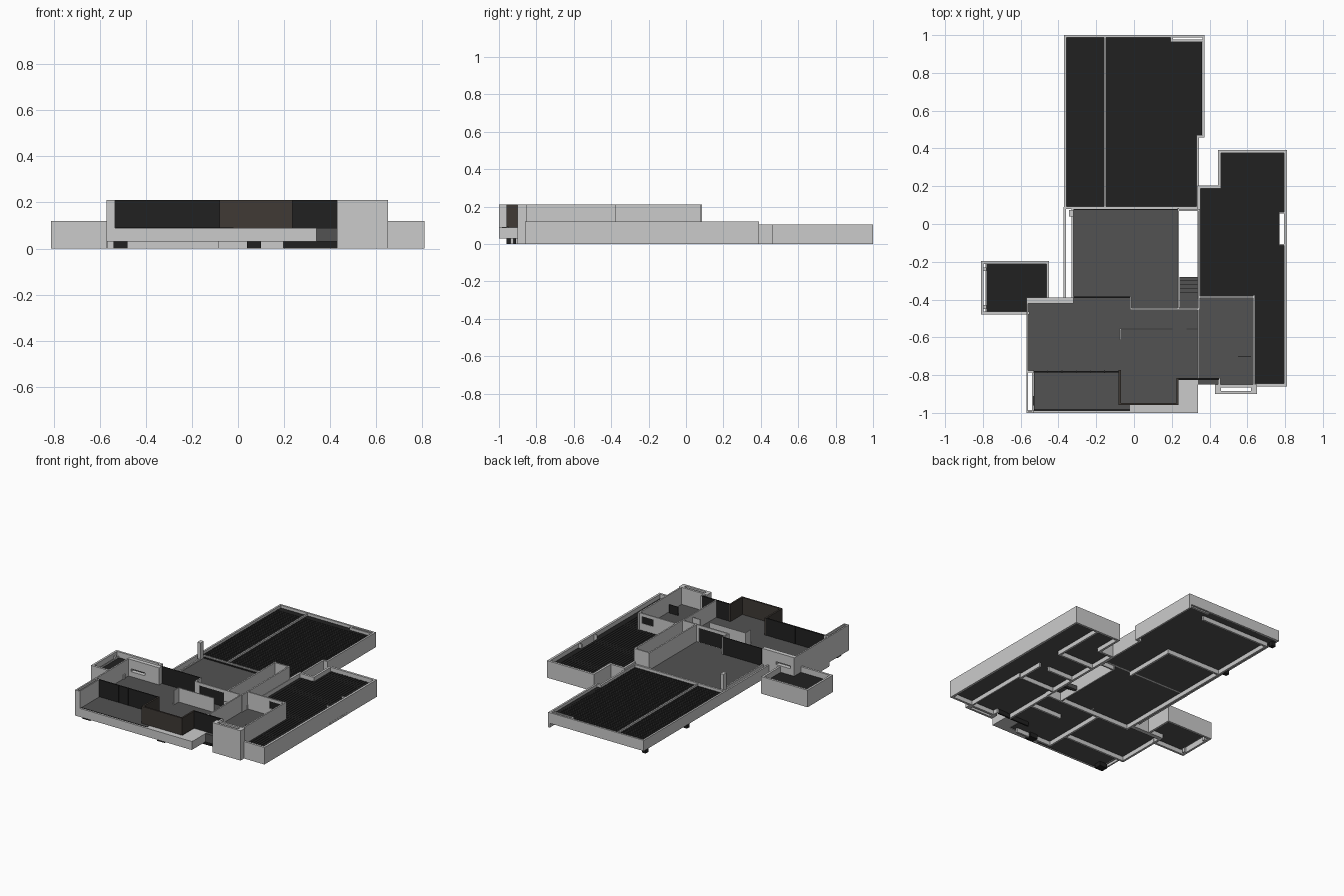
import bpy, bmesh


def material(name, rgb):
    m = bpy.data.materials.new(name)
    m.diffuse_color = (*rgb, 1)
    return m


FLOOR = material("floor_grey", (0.085, 0.085, 0.085))
BLACK = material("black", (0.015, 0.015, 0.015))
BROWN = material("brown", (0.05, 0.042, 0.036))


def boxes(name, items, mat=None):
    """One object from boxes given as x0, x1, y0, y1, z0, z1."""
    bm = bmesh.new()
    for x0, x1, y0, y1, z0, z1 in items:
        vs = bmesh.ops.create_cube(bm, size=1)["verts"]
        for v in vs:
            v.co.x = x1 if v.co.x > 0 else x0
            v.co.y = y1 if v.co.y > 0 else y0
            v.co.z = z1 if v.co.z > 0 else z0
    me = bpy.data.meshes.new(name)
    bm.to_mesh(me)
    bm.free()
    ob = bpy.data.objects.new(name, me)
    bpy.context.collection.objects.link(ob)
    if mat:
        me.materials.append(mat)
    return ob


def walls(name, paths, t, z0, z1, mat=None):
    """Axis-aligned walls of thickness t along centre-line paths."""
    h, items = t / 2, []
    for path in paths:
        for (ax, ay), (bx, by) in zip(path, path[1:]):
            items.append((min(ax, bx) - h, max(ax, bx) + h,
                          min(ay, by) - h, max(ay, by) + h, z0, z1))
    return boxes(name, items, mat)


def window_wall(name, x0, x1, y0, y1, z0, z1, a, b, c, d):
    """Wall along x with an opening a..b wide and c..d high."""
    boxes(name, [(x0, a, y0, y1, z0, z1), (b, x1, y0, y1, z0, z1),
                 (a, b, y0, y1, z0, c), (a, b, y0, y1, d, z1)])


def slab(name, rects, z0, z1, mat):
    boxes(name, [(*r, z0, z1) for r in rects], mat)


LOW, MID, TOP = 0.03, 0.09, 0.21

# Back wing: slab, ribbed roof, parapets, divider
back = [(-0.36, 0.34, 0.08, 0.46), (-0.36, 0.36, 0.46, 0.97), (-0.36, 0.20, 0.97, 0.99)]
slab("back_slab", back, LOW, 0.08, FLOOR)
slab("back_roof", back, 0.08, 0.086, BLACK)
boxes("back_roof_ribs", [(-0.36, 0.335, 0.10 + i * 0.02, 0.108 + i * 0.02, 0.084, 0.088)
                         for i in range(43)], BLACK)
walls("back_parapet", [[(0.338, 0.086), (-0.364, 0.086), (-0.364, 0.993), (0.368, 0.993)]],
      0.013, LOW, 0.105)
walls("back_right_wall", [[(0.368, 0.993), (0.368, 0.465), (0.338, 0.465), (0.338, 0.086)]],
      0.013, 0, 0.105)
walls("back_recess_wall", [[(0.20, 0.993), (0.20, 0.97), (0.368, 0.97)]], 0.011, LOW, 0.105)
boxes("back_divider", [(-0.158, -0.148, 0.09, 0.99, 0.08, 0.1)])
boxes("back_posts", [(-0.365, -0.335, y, y + 0.03, 0, LOW) for y in (0.48, 0.94)], BLACK)

# Right wing
right = [(0.35, 0.45, -0.39, 0.19), (0.45, 0.77, -0.39, 0.385), (0.64, 0.77, -0.85, -0.39),
         (0.77, 0.80, -0.85, -0.11), (0.77, 0.80, 0.06, 0.385)]
slab("right_slab", right, LOW, 0.085, FLOOR)
slab("right_roof", right, 0.085, 0.09, BLACK)
boxes("right_roof_ribs",
      [(0.37 + i * 0.02, 0.378 + i * 0.02,
        -0.38 if i < 14 else -0.85, 0.18 if i < 4 else 0.38, 0.088, 0.092)
       for i in range(20)], BLACK)
walls("right_parapet", [[(0.345, 0.195), (0.452, 0.195), (0.452, 0.383), (0.801, 0.383),
                         (0.801, -0.853), (0.64, -0.853)], [(0.345, 0.195), (0.345, -0.39)]],
      0.016, 0, 0.12)
walls("right_recess_wall", [[(0.80, -0.11), (0.772, -0.11)], [(0.772, 0.06), (0.80, 0.06)]],
      0.008, LOW, 0.12)

# Left annex
slab("annex_slab", [(-0.78, -0.45, -0.47, -0.2)], LOW, 0.076, FLOOR)
slab("annex_roof", [(-0.78, -0.45, -0.47, -0.2)], 0.076, 0.08, BLACK)
walls("annex_parapet", [[(-0.457, -0.39), (-0.457, -0.203), (-0.803, -0.203),
                         (-0.803, -0.471), (-0.56, -0.471)]], 0.015, 0, 0.12)
boxes("annex_recess_wall", [(-0.785, -0.779, -0.465, -0.21, LOW, 0.09)])
boxes("annex_posts", [(-0.8, -0.78, y, y + 0.02, 0, 0.1) for y in (-0.45, -0.25)])

# Upper floor slab with the stairwell left open
slab("main_floor", [(-0.325, 0.23, -0.45, 0.08), (-0.53, -0.02, -0.985, -0.78),
                    (-0.56, 0.34, -0.78, -0.45), (-0.56, -0.32, -0.45, -0.40),
                    (-0.02, 0.23, -0.95, -0.78), (0.23, 0.34, -0.82, -0.78),
                    (0.34, 0.635, -0.85, -0.39)], LOW, MID, FLOOR)

# Front balcony
boxes("balcony_parapet", [(-0.57, 0.34, -1, -0.985, LOW, MID)])
boxes("balcony_slab", [(-0.02, 0.34, -0.99, -0.955, LOW, MID - 0.002),
                       (0.235, 0.34, -0.99, -0.825, LOW, MID - 0.002)])
boxes("balcony_drain", [(-0.53, -0.02, -0.989, -0.98, LOW, MID + 0.001)], BLACK)

# Front living room: hollow left wall, back wall, glazing
boxes("left_wall", [(-0.57, -0.56, -1, -0.39, LOW, TOP),
                    (-0.541, -0.533, -1, -0.78, LOW, TOP),
                    (-0.57, -0.533, -1, -0.99, LOW, TOP),
                    (-0.57, -0.533, -0.785, -0.775, LOW, TOP),
                    (-0.57, -0.555, -0.78, -0.39, 0, LOW)])
window_wall("left_back_wall", -0.57, -0.32, -0.42, -0.39, 0, TOP, -0.54, -0.43, 0.125, 0.145)
boxes("front_glazing", [(-0.533, -0.08, -0.785, -0.777, MID, TOP)], BLACK)
boxes("glazing_mullions", [(-0.533 + i * 0.075, -0.529 + i * 0.075, -0.788, -0.775, MID, TOP)
                           for i in range(7)], BLACK)

# Projecting bay and entrance glazing
walls("front_bay", [[(-0.075, -0.78), (-0.075, -0.953), (0.23, -0.953), (0.23, -0.82)]],
      0.012, MID, TOP, BROWN)
boxes("entrance_glazing", [(0.23, 0.37, -0.826, -0.816, MID, TOP),
                           (0.37, 0.45, -0.826, -0.816, 0, TOP)], BLACK)

# Right room with hollow front pier
walls("right_room_wall", [[(0.635, -0.85), (0.635, -0.38)]], 0.01, 0, TOP)
window_wall("right_room_back_wall", 0.35, 0.64, -0.392, -0.382, 0, TOP, 0.52, 0.61, 0.14, 0.19)
boxes("right_room_window", [(0.52, 0.61, -0.389, -0.385, 0.14, 0.19)], BLACK)
boxes("front_pier", [(0.43, 0.65, -0.9, -0.885, 0, TOP), (0.43, 0.65, -0.865, -0.85, 0, TOP),
                     (0.43, 0.46, -0.9, -0.85, 0, TOP), (0.62, 0.65, -0.9, -0.85, 0, TOP),
                     (0.445, 0.457, -0.85, -0.815, 0, TOP)])
boxes("right_room_screen", [(0.55, 0.62, -0.702, -0.698, MID, 0.15)], BLACK)

# Central room, stairwell walls, inner partitions
walls("central_right_walls", [[(0.234, -0.45), (0.234, 0.08)],
                              [(0.345, -0.45), (0.345, 0.075), (0.234, 0.075)]], 0.01, 0, TOP)
walls("inner_walls", [[(0.34, -0.82), (0.34, -0.45)], [(-0.017, -0.39), (-0.017, -0.45)]],
      0.009, LOW, TOP)
window_wall("corridor_wall", -0.02, 0.34, -0.455, -0.445, LOW, TOP, 0.02, 0.21, MID, 0.19)
boxes("corridor_door", [(0.02, 0.21, -0.452, -0.448, MID, 0.19)], BLACK)
walls("low_partition", [[(-0.073, -0.61), (-0.073, -0.556), (0.2, -0.556)],
                        [(0.28, -0.556), (0.34, -0.556)]], 0.006, MID, 0.19)
boxes("central_glazing", [(-0.32, -0.02, -0.391, -0.385, MID, TOP)], BLACK)
boxes("central_back_sill", [(-0.32, 0.23, 0.074, 0.084, MID, 0.098)], BLACK)
boxes("central_left_edges", [(-0.372, -0.36, -0.39, 0.09, LOW, 0.105),
                             (-0.33, -0.32, -0.39, 0.08, LOW, 0.1)])
boxes("corner_post", [(-0.345, -0.32, 0.04, 0.075, LOW, TOP)])

# Stairs going down to the open well
boxes("stairs", [(0.24, 0.34, -0.45 if i == 0 else -0.38 + i * 0.02, -0.36 + i * 0.02,
                  0.06 - i * 0.013, MID - i * 0.013) for i in range(5)], FLOOR)

# Ground-floor wall stubs below the slab
walls("ground_walls", [[(-0.56, -0.78), (-0.08, -0.78), (-0.08, -0.93), (0.19, -0.93)],
                       [(0.34, -0.82), (0.34, -0.45), (-0.32, -0.45), (-0.32, 0.09)],
                       [(-0.32, 0.09), (-0.32, 0.93), (0.2, 0.93)],
                       [(-0.32, 0.46), (0.1, 0.46), (0.1, 0.09)],
                       [(0.35, 0.0), (0.62, 0.0), (0.62, 0.38)],
                       [(0.62, -0.2), (0.62, -0.39)], [(0.35, -0.2), (0.54, -0.2)],
                       [(-0.08, -0.78), (-0.08, -0.45)], [(0.1, -0.62), (0.34, -0.62)]],
      0.014, 0, LOW)
boxes("ground_front_posts", [(-0.54, -0.48, -0.96, -0.91, 0, LOW),
                             (0.04, 0.10, -0.96, -0.91, 0, LOW),
                             (0.19, 0.37, -0.83, -0.82, 0, LOW)], BLACK)
boxes("ground_side_window", [(0.808, 0.81, -0.13, 0.07, 0, 0.015)])
